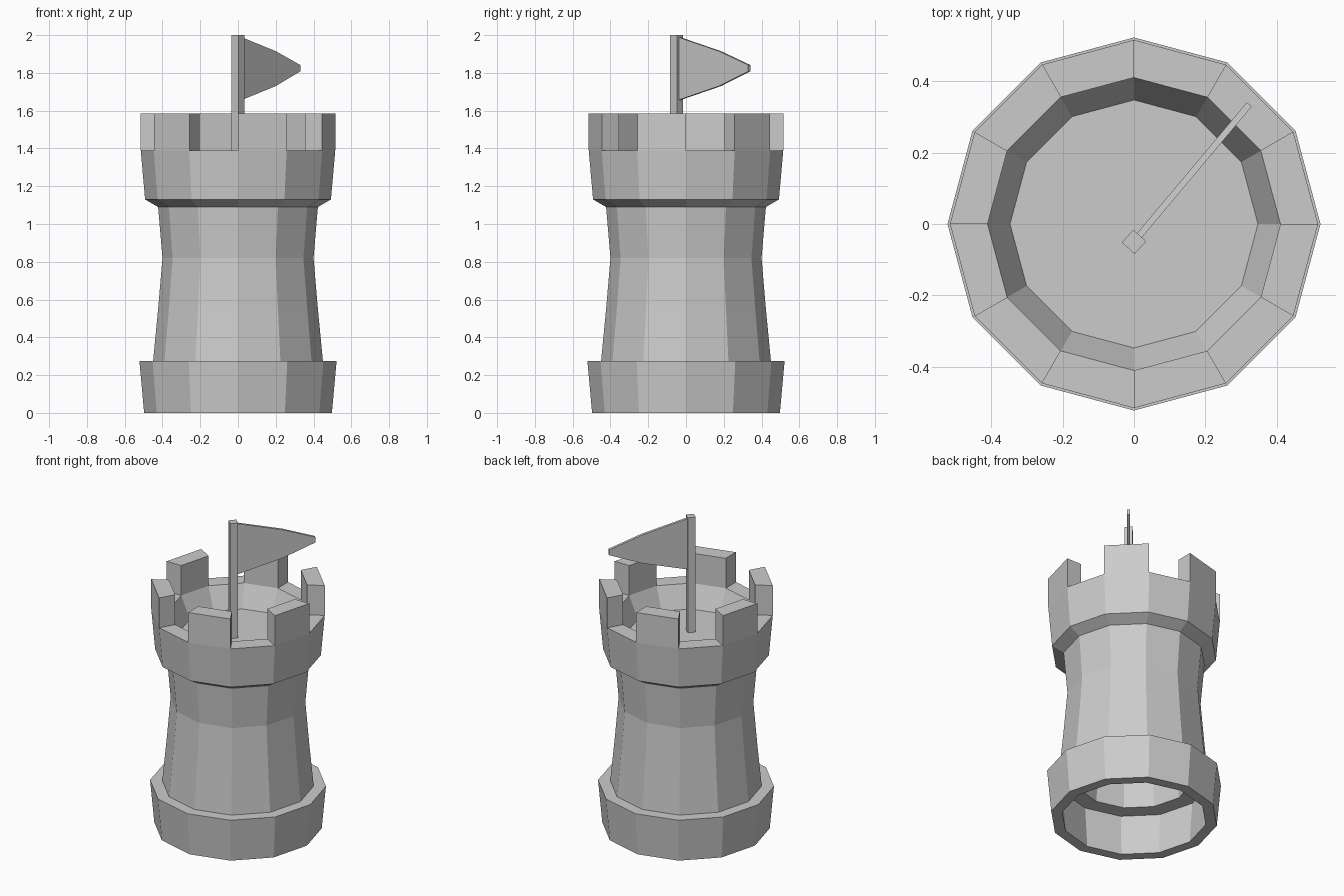
import bpy, bmesh
from math import sin, cos, radians

if "Cube" in bpy.data.objects:
    bpy.data.objects.remove(bpy.data.objects["Cube"])

SIDES = 12


def finish(name, bm):
    bmesh.ops.remove_doubles(bm, verts=bm.verts, dist=1e-5)
    bmesh.ops.recalc_face_normals(bm, faces=bm.faces)
    me = bpy.data.meshes.new(name)
    bm.to_mesh(me)
    bm.free()
    ob = bpy.data.objects.new(name, me)
    bpy.context.collection.objects.link(ob)
    return ob


def ring_point(r, z, i):
    a = radians(360 / SIDES * i)
    return (r * cos(a), r * sin(a), z)


def lathe(name, profile, closed):
    """Revolve (radius, z) points; open profiles get flat end caps."""
    bm = bmesh.new()
    rings = [[bm.verts.new(ring_point(r, z, i)) for i in range(SIDES)] for r, z in profile]
    pairs = list(zip(rings, rings[1:]))
    if closed:
        pairs.append((rings[-1], rings[0]))
    else:
        bm.faces.new(rings[0])
        bm.faces.new(rings[-1])
    for a, b in pairs:
        for i in range(SIDES):
            j = (i + 1) % SIDES
            bm.faces.new((a[i], a[j], b[j], b[i]))
    return finish(name, bm)


def prism(name, bottom, offset):
    """Extrude a polygon by an offset vector."""
    bm = bmesh.new()
    face = bm.faces.new([bm.verts.new(p) for p in bottom])
    new = bmesh.ops.extrude_face_region(bm, geom=[face], use_keep_orig=True)["geom"]
    bmesh.ops.translate(bm, vec=offset, verts=[v for v in new if isinstance(v, bmesh.types.BMVert)])
    return finish(name, bm)


# Hollow base ring
lathe("base_ring", [(0.497, 0), (0.522, 0.275), (0.45, 0.275), (0.43, 0)], True)

# Hollow waisted shaft
shaft = [(0.45, 0.27), (0.423, 0.55), (0.40, 0.82), (0.423, 1.09)]
lathe("tower_shaft", shaft + [(r - 0.103, z) for r, z in reversed(shaft)], True)

# Flared top with sunken floor
lathe("parapet", [(0.423, 1.09), (0.492, 1.13), (0.515, 1.39),
                  (0.41, 1.39), (0.347, 1.25)], False)

# Battlements on every other side
for n, i in enumerate(range(1, SIDES, 2)):
    corners = [ring_point(r, 1.39, k) for r, k in
               ((0.515, i), (0.515, i + 1), (0.41, i + 1), (0.41, i))]
    prism(f"merlon_{n + 1}", corners, (0, 0, 0.195))

# Flag pole, turned towards the flag
PX, PY = 0.0, -0.05
pole = [(PX + 0.034 * cos(radians(3 + 90 * k)), PY + 0.034 * sin(radians(3 + 90 * k)), 1.24)
        for k in range(4)]
prism("flag_pole", pole, (0, 0, 0.76))

# Pennant
A = radians(50)
T = 0.018
side = (-sin(A) * T, cos(A) * T, 0)
outline = [(0.015, 1.99), (0.30, 1.915), (0.502, 1.842), (0.502, 1.808), (0.30, 1.73), (0.015, 1.655)]
prism("flag", [(PX + d * cos(A) - side[0] / 2, PY + d * sin(A) - side[1] / 2, z)
               for d, z in outline], side)
